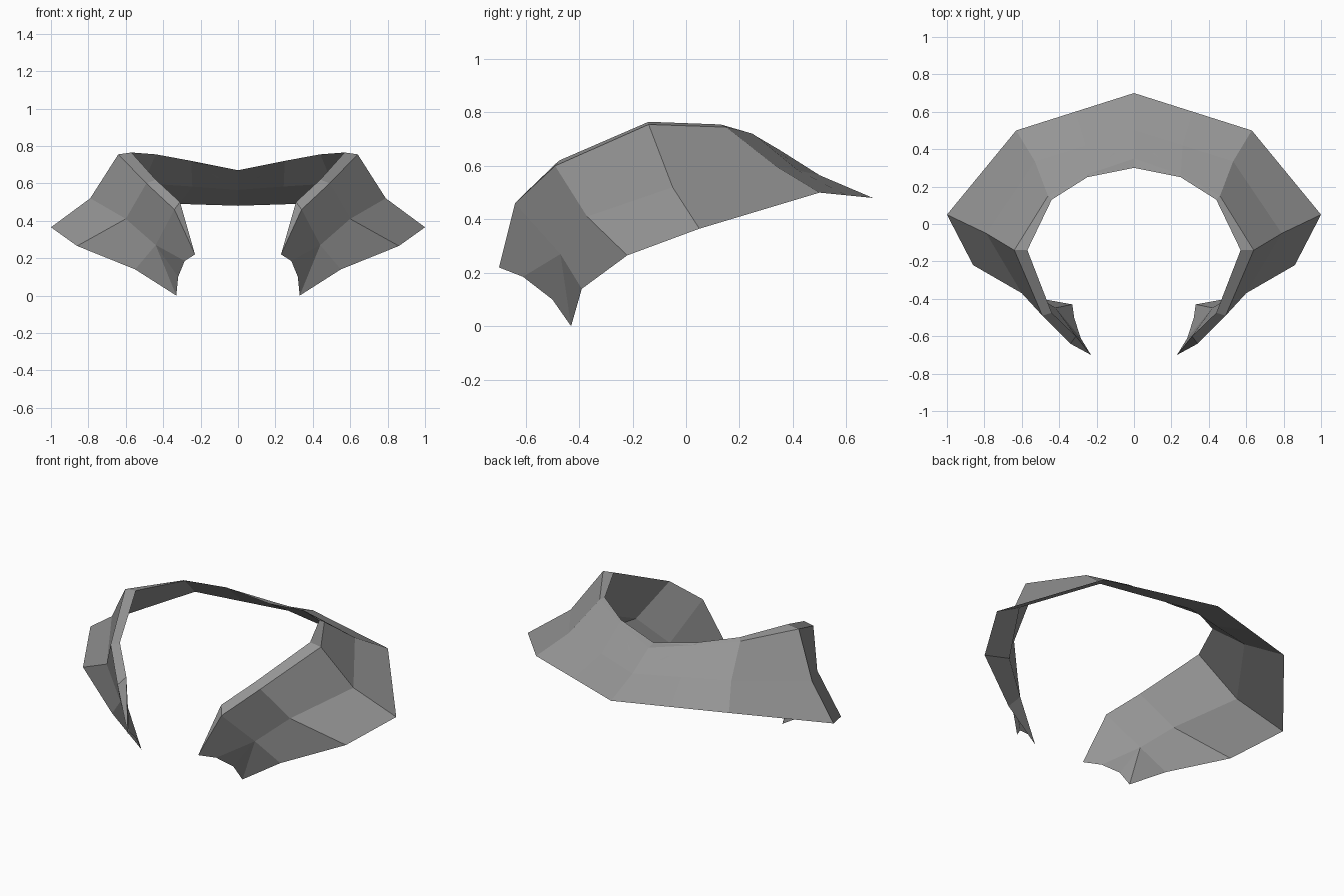
import bpy
import bmesh
from mathutils import Vector

default_cube = bpy.data.objects.get("Cube")
if default_cube:
    bpy.data.objects.remove(default_cube, do_unlink=True)

# Single flat grey
grey = bpy.data.materials.new("stone_grey")
grey.use_nodes = True
grey_value = (0.30, 0.30, 0.30, 1)
grey.diffuse_color = grey_value
grey.node_tree.nodes["Principled BSDF"].inputs["Base Color"].default_value = grey_value

# Ribs of the left half, from the back centre to the front:
# inner rim, outer rim, middle crease, lower edge
RIBS = [
    [(0, .30, .67), (0, .35, .66), (0, .50, .565), (0, .70, .48)],
    [(.25, .25, .72), (.25, .265, .71), (.26, .42, .583), (.315, .60, .49)],
    [(.44, .13, .755), (.46, .15, .745), (.53, .335, .60), (.63, .50, .50)],
    [(.57, -.14, .765), (.64, -.14, .755), (.79, -.05, .52), (1, .05, .365)],
    [(.44, -.475, .62), (.49, -.49, .60), (.60, -.37, .41), (.86, -.22, .265)],
    [(.31, -.60, .50), (.34, -.64, .46), (.44, -.47, .27), (.55, -.39, .14)],
]

# Jagged front end, from the upper point to the lower point
FRONT_POINTS = [(.23, -.70, .22), (.285, -.61, .185), (.32, -.50, .10), (.33, -.43, 0)]


def inset_towards_axis(point, distance):
    """Move a crease point inward to give the shell its thickness."""
    p = Vector(point)
    flat = Vector((p.x, p.y, 0))
    return p - flat.normalized() * distance


def build_half_shell(bm):
    # Each rib becomes a closed loop: outer face, sharp lower edge, inner face
    loops = []
    for inner_rim, outer_rim, crease, lower in RIBS:
        inner_crease = inset_towards_axis(crease, 0.03)
        loop = [inner_rim, outer_rim, crease, lower, inner_crease]
        loops.append([bm.verts.new(p) for p in loop])

    # Panels between neighbouring ribs
    for first, second in zip(loops, loops[1:]):
        count = len(first)
        for i in range(count):
            j = (i + 1) % count
            bm.faces.new((first[i], first[j], second[j], second[i]))

    # Tapered front end: a fan of facets around the crease on both sides
    inner_rim, outer_rim, crease, lower, inner_crease = loops[-1]
    tips = [bm.verts.new(p) for p in FRONT_POINTS]
    for rim, hub in ((outer_rim, crease), (inner_rim, inner_crease)):
        bm.faces.new((rim, hub, tips[1], tips[0]))
        chain = tips[1:] + [lower]
        for a, b in zip(chain, chain[1:]):
            bm.faces.new((hub, a, b))
    bm.faces.new((inner_rim, outer_rim, tips[0]))
    bmesh.ops.recalc_face_normals(bm, faces=bm.faces[:])


# Curved shell collar, mirrored across the centre
mesh = bpy.data.meshes.new("curved_collar")
bm = bmesh.new()
build_half_shell(bm)
bm.to_mesh(mesh)
bm.free()
mesh.materials.append(grey)

collar = bpy.data.objects.new("curved_collar", mesh)
bpy.context.collection.objects.link(collar)
mirror = collar.modifiers.new("left_right_mirror", 'MIRROR')
mirror.use_axis[0] = True
mirror.use_clip = True
mirror.merge_threshold = 0.001
